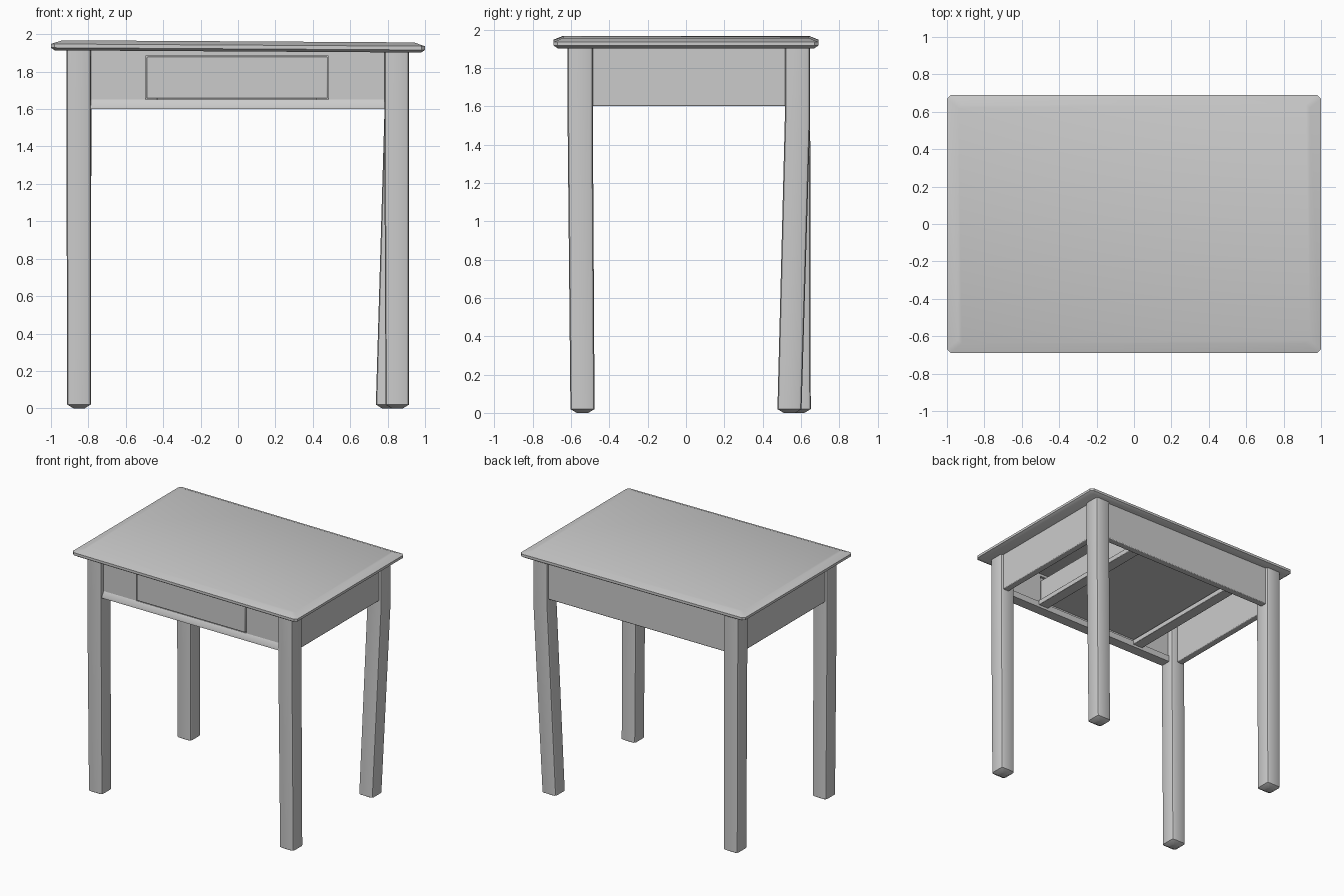
import bpy, bmesh, math
from mathutils import Vector

if "Cube" in bpy.data.objects:
    bpy.data.objects.remove(bpy.data.objects["Cube"])


def finish(bm, name, bevel=0.0, segments=2):
    bmesh.ops.recalc_face_normals(bm, faces=bm.faces)
    me = bpy.data.meshes.new(name)
    bm.to_mesh(me)
    bm.free()
    ob = bpy.data.objects.new(name, me)
    bpy.context.collection.objects.link(ob)
    if bevel:
        mod = ob.modifiers.new("Bevel", 'BEVEL')
        mod.width = bevel
        mod.segments = segments
        mod.limit_method = 'ANGLE'
    bpy.ops.object.select_all(action='DESELECT')
    ob.select_set(True)
    bpy.context.view_layer.objects.active = ob
    bpy.ops.object.shade_smooth_by_angle(angle=math.radians(35))
    return ob


def box(name, x, y, z, bevel=0.0):
    bm = bmesh.new()
    bmesh.ops.create_cube(bm, size=1)
    for v in bm.verts:
        v.co = Vector([lo + (c + 0.5) * (hi - lo) for c, (lo, hi) in zip(v.co, (x, y, z))])
    return finish(bm, name, bevel)


def loft(name, sections):
    """Join rounded-square cross-sections (cx, cy, z, half width) from the bottom up."""
    bm = bmesh.new()
    rings = []
    for cx, cy, z, h in sections:
        ring = []
        r = h * 0.28
        for k in range(4):
            mid = math.radians(45 + 90 * k)
            ox, oy = math.copysign(h - r, math.cos(mid)), math.copysign(h - r, math.sin(mid))
            for d in (-45, 0, 45):
                a = mid + math.radians(d)
                ring.append(bm.verts.new((cx + ox + r * math.cos(a), cy + oy + r * math.sin(a), z)))
        rings.append(ring)
    for a, b in zip(rings, rings[1:]):
        for i in range(len(a)):
            j = (i + 1) % len(a)
            bm.faces.new((a[i], a[j], b[j], b[i]))
    bm.faces.new(rings[0])
    bm.faces.new(rings[-1])
    return finish(bm, name)


def extrude_x(name, profile, x0, x1):
    """Sweep a (y, z) outline along x."""
    bm = bmesh.new()
    face = bm.faces.new([bm.verts.new((x0, y, z)) for y, z in profile])
    geo = bmesh.ops.extrude_face_region(bm, geom=[face])["geom"]
    for v in geo:
        if isinstance(v, bmesh.types.BMVert):
            v.co.x = x1
    return finish(bm, name)


# Table top: chamfered slab, very slightly lower at the right end
bm = bmesh.new()
layers = [(0.98, 0.67, 1.908), (1.0, 0.69, 1.922), (1.0, 0.69, 1.942), (0.94, 0.64, 1.962)]
rings = []
for hx, hy, z in layers:
    c = 0.02
    outline = [(hx - c, -hy), (hx, -hy + c), (hx, hy - c), (hx - c, hy),
               (-hx + c, hy), (-hx, hy - c), (-hx, -hy + c), (-hx + c, -hy)]
    rings.append([bm.verts.new((x, y, z - 0.006 * x)) for x, y in outline])
for a, b in zip(rings, rings[1:]):
    for i in range(8):
        j = (i + 1) % 8
        bm.faces.new((a[i], a[j], b[j], b[i]))
bm.faces.new(rings[0])
bm.faces.new(rings[-1])
finish(bm, "table_top")

# Legs: (name, top centre, foot centre); the back right one leans inwards
legs = [("front_left_leg", (-0.852, -0.552), (-0.85, -0.54)),
        ("front_right_leg", (0.848, -0.552), (0.852, -0.54)),
        ("back_left_leg", (-0.85, 0.582), (-0.85, 0.588)),
        ("back_right_leg", (0.848, 0.582), (0.80, 0.54))]
for name, (tx, ty), (fx, fy) in legs:
    loft(name, [(fx, fy, 0.0, 0.03), (fx, fy, 0.02, 0.063), (tx, ty, 1.55, 0.066), (tx, ty, 1.93, 0.066)])

# Side and back aprons
for name, s in (("left_apron", -1), ("right_apron", 1)):
    box(name, sorted((s * 0.84, s * 0.895)), (-0.52, 0.56), (1.60, 1.925), 0.006)
box("back_apron", (-0.82, 0.82), (0.575, 0.63), (1.60, 1.925), 0.006)

# Front apron: sloping bottom rail, top rail and two panels beside the drawer
rail = [(-0.52, 1.60), (-0.605, 1.60), (-0.605, 1.615), (-0.585, 1.65), (-0.52, 1.65)]
extrude_x("front_bottom_rail", rail, -0.82, 0.82)
box("front_top_rail", (-0.82, 0.82), (-0.59, -0.53), (1.885, 1.925))
box("front_left_panel", (-0.82, -0.495), (-0.585, -0.53), (1.645, 1.89))
box("front_right_panel", (0.485, 0.82), (-0.585, -0.53), (1.645, 1.89))

# Drawer box
box("drawer_front", (-0.488, 0.478), (-0.592, -0.54), (1.656, 1.88), 0.004)
for name, x in (("drawer_left_side", (-0.485, -0.455)), ("drawer_right_side", (0.445, 0.475))):
    box(name, x, (-0.545, 0.53), (1.66, 1.85))
box("drawer_back", (-0.46, 0.45), (0.50, 0.53), (1.66, 1.85))
box("drawer_bottom", (-0.46, 0.45), (-0.545, 0.51), (1.675, 1.69))

# Drawer runners between the front rail and the back apron
for name, x in (("left_runner", (-0.52, -0.43)), ("right_runner", (0.42, 0.51))):
    box(name, x, (-0.53, 0.58), (1.62, 1.66), 0.004)
